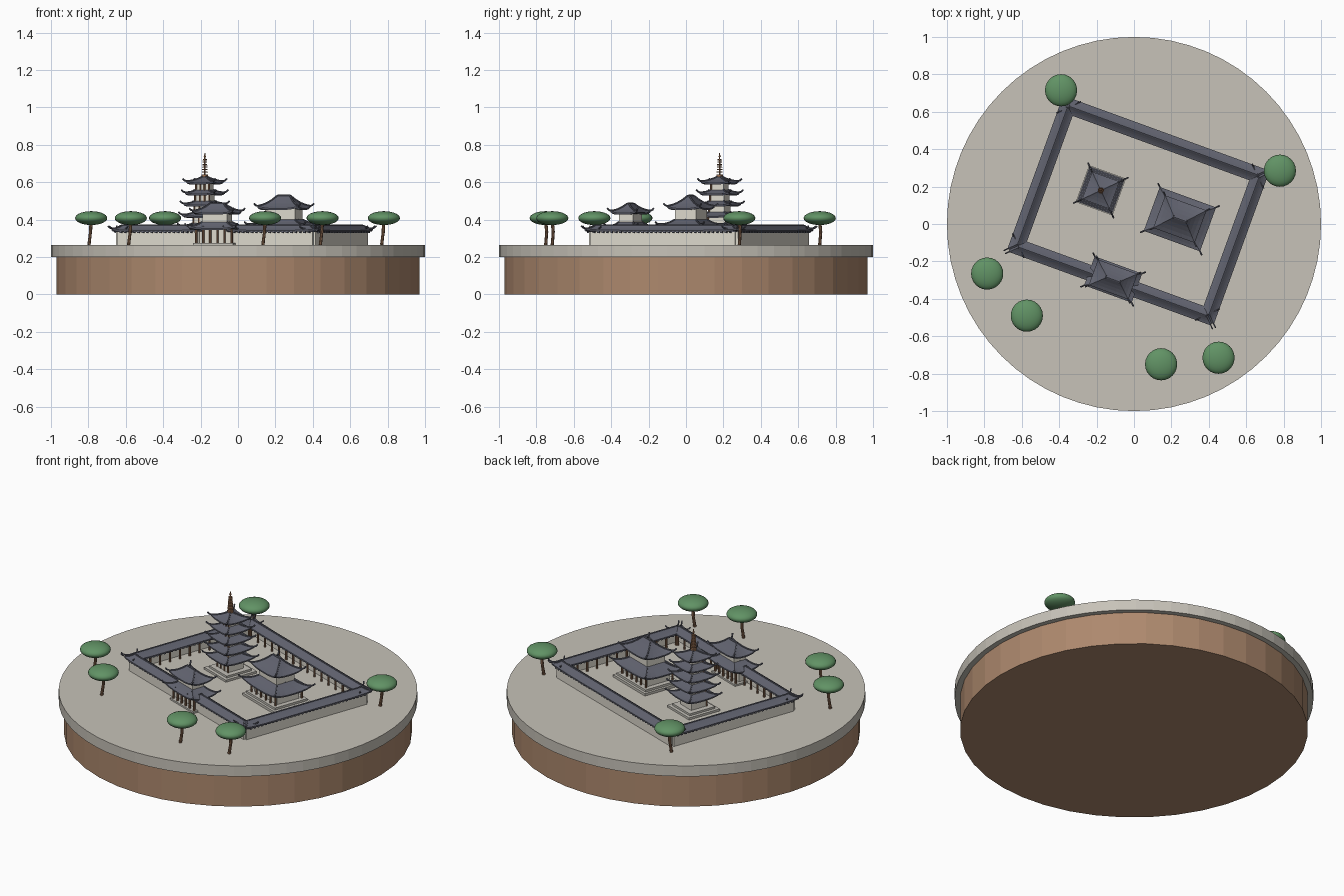
import bpy, bmesh, math
from mathutils import Matrix, Vector

if "Cube" in bpy.data.objects:
    bpy.data.objects.remove(bpy.data.objects["Cube"])


def material(name, rgb):
    m = bpy.data.materials.new(name)
    m.use_nodes = True
    m.diffuse_color = (*rgb, 1)
    m.node_tree.nodes["Principled BSDF"].inputs["Base Color"].default_value = (*rgb, 1)
    return m


GRAVEL = material("pale gravel", (0.57, 0.54, 0.48))
EARTH = material("brown earth", (0.42, 0.25, 0.155))
TILE = material("grey roof tile", (0.12, 0.125, 0.16))
PLASTER = material("white plaster", (0.72, 0.69, 0.61))
STONE = material("grey stone", (0.55, 0.53, 0.48))
WOOD = material("brown wood", (0.26, 0.14, 0.08))
BRONZE = material("bronze", (0.34, 0.17, 0.09))
PINE = material("pine green", (0.12, 0.29, 0.13))

GROUND = 0.265
# The walled compound is turned on the round base
COMPOUND = Matrix.Translation((0.022, 0.07, 0)) @ Matrix.Rotation(math.radians(-20), 4, "Z")
WORLD = Matrix.Identity(4)


def add(name, bm, mat, frame=COMPOUND, smooth=False):
    bmesh.ops.recalc_face_normals(bm, faces=bm.faces[:])
    mesh = bpy.data.meshes.new(name)
    bm.to_mesh(mesh)
    bm.free()
    mesh.materials.append(mat)
    ob = bpy.data.objects.new(name, mesh)
    ob.matrix_world = frame
    bpy.context.collection.objects.link(ob)
    if smooth:
        bpy.ops.object.select_all(action="DESELECT")
        ob.select_set(True)
        bpy.context.view_layer.objects.active = ob
        bpy.ops.object.shade_smooth_by_angle()
    return ob


def box(bm, x, y, z0, z1, w, d):
    m = Matrix.Translation((x, y, (z0 + z1) / 2)) @ Matrix.Diagonal((w, d, z1 - z0, 1))
    bmesh.ops.create_cube(bm, size=1, matrix=m)


def block(name, mat, *dims):
    bm = bmesh.new()
    box(bm, *dims)
    add(name, bm, mat)


def rod(bm, p, q, r, r2=None, sides=6):
    p, q = Vector(p), Vector(q)
    turn = (q - p).to_track_quat("Z", "Y").to_matrix().to_4x4()
    bmesh.ops.create_cone(bm, cap_ends=True, segments=sides, radius1=r, radius2=r2 or r,
                          depth=(q - p).length, matrix=Matrix.Translation((p + q) / 2) @ turn)


def columns(name, points, z0, z1, r=0.006):
    bm = bmesh.new()
    for x, y in points:
        rod(bm, (x, y, z0), (x, y, z1), r, sides=8)
    add(name, bm, WOOD)


def roof(name, x, y, z, w, d, tw, td, h, lift=0.014, power=3, ridge=0.005):
    """Hipped roof with a sagging slope, lifted corners, hip ridges and curled tips."""
    bm = bmesh.new()
    n, steps, thick = 8, 4, 0.008
    spread = [math.sin(math.pi * (i / n - 0.5)) for i in range(n)]
    square = ([(s, -1) for s in spread] + [(1, s) for s in spread]
              + [(-s, 1) for s in spread] + [(-1, -s) for s in spread])

    def point(a, b, t, drop=0):
        corner = min(abs(a), abs(b)) ** power
        rise = h * (0.6 * t + 0.4 * t * t) + lift * corner * (1 - t) ** 2
        return (x + a * (w + (tw - w) * t) / 2, y + b * (d + (td - d) * t) / 2, z + rise - drop)

    rings = [[bm.verts.new(point(a, b, 0, thick)) for a, b in square]]
    for k in range(steps + 1):
        rings.append([bm.verts.new(point(a, b, k / steps)) for a, b in square])
    for low, high in zip(rings, rings[1:]):
        for i in range(len(square)):
            j = (i + 1) % len(square)
            bm.faces.new((low[i], low[j], high[j], high[i]))
    bm.faces.new(rings[0])
    bm.faces.new(rings[-1])
    add(name, bm, TILE)

    bm = bmesh.new()
    for a in (-1, 1):
        for b in (-1, 1):
            path = [Vector(point(a, b, k / steps)) for k in range(steps, -1, -1)]
            path.append(path[-1] + Vector((a * 0.008, b * 0.008, 0.004)))
            path.append(path[-1] + Vector((a * 0.006, b * 0.006, 0.009)))
            for p, q in zip(path, path[1:]):
                rod(bm, p, q, ridge)
    if max(tw, td) > 0.03:
        along = Vector((tw, 0, 0) if tw > td else (0, td, 0)) / 2
        top = Vector((x, y, z + h))
        rod(bm, top - along, top + along, ridge * 1.2)
    add(name + "_ridges", bm, TILE)


# Round base
for name, mat, r, z0, z1 in (("earth_base", EARTH, 0.97, 0, 0.2),
                             ("gravel_ground", GRAVEL, 1.0, 0.2, GROUND)):
    bm = bmesh.new()
    rod(bm, (0, 0, z0), (0, 0, z1), r, sides=40 if mat == EARTH else 64)
    add(name, bm, mat, WORLD)

# Covered corridors: outer wall, inner posts, rafter ends and a long roof
U, V, GATE = 0.545, 0.40, 0.10
half = (U - GATE) / 2
corridors = [("back_corridor", 0, V, U, True, 1), ("left_corridor", U, 0, V, False, 1),
             ("right_corridor", -U, 0, V, False, -1),
             ("front_left_corridor", GATE + half, -V, half, True, -1),
             ("front_right_corridor", -GATE - half, -V, half, True, -1)]
for name, x, y, ext, along_x, out in corridors:
    length, off = 2 * ext, out * 0.016
    count = round(length / 0.075)
    spots = [-ext + 0.03 + (length - 0.06) * i / count for i in range(count + 1)]
    bm = bmesh.new()
    if along_x:
        block(name + "_wall", PLASTER, x, y + off, GROUND, 0.338, length + 0.02, 0.014)
        columns(name + "_posts", [(x + s, y - 1.4 * off) for s in spots], GROUND, 0.338)
        roof(name + "_roof", x, y, 0.343, length + 0.06, 0.085, length - 0.02, 0.008, 0.026, 0.01, 12, 0.004)
    else:
        block(name + "_wall", PLASTER, x + off, y, GROUND, 0.338, 0.014, length + 0.02)
        columns(name + "_posts", [(x - 1.4 * off, y + s) for s in spots], GROUND, 0.338)
        roof(name + "_roof", x, y, 0.343, 0.085, length + 0.06, 0.008, length - 0.02, 0.026, 0.01, 12, 0.004)
    for i in range(round(length / 0.025)):
        s = -ext + 0.0125 + i * 0.025
        size = (0.01, 0.078) if along_x else (0.078, 0.01)
        box(bm, x + s * along_x, y + s * (not along_x), 0.329, 0.337, *size)
    add(name + "_rafters", bm, TILE)

# Gate
gy = -0.39
block("gate_step", STONE, 0, gy, GROUND, 0.275, 0.23, 0.13)
block("gate_lower_wall", PLASTER, 0, gy, GROUND, 0.35, 0.19, 0.05)
columns("gate_columns", [(-0.1 + 0.04 * i, gy + s) for i in range(6) for s in (-0.05, 0.05)],
        GROUND, 0.35, 0.007)
roof("gate_lower_roof", 0, gy, 0.352, 0.27, 0.165, 0.14, 0.08, 0.036)
block("gate_upper_wall", PLASTER, 0, gy, 0.38, 0.44, 0.14, 0.08)
roof("gate_upper_roof", 0, gy, 0.434, 0.225, 0.145, 0.08, 0.01, 0.052)

# Main hall
hx, hy = 0.225, 0.035
block("hall_base", STONE, hx, hy, GROUND, 0.28, 0.31, 0.25)
block("hall_base_step", STONE, hx, hy, 0.28, 0.293, 0.28, 0.22)
block("hall_lower_wall", PLASTER, hx, hy, 0.293, 0.365, 0.22, 0.15)
columns("hall_columns", [(hx - 0.115 + 0.046 * i, hy + s) for i in range(6) for s in (-0.09, 0.09)],
        0.293, 0.365)
roof("hall_lower_roof", hx, hy, 0.36, 0.32, 0.25, 0.17, 0.12, 0.04, 0.016)
block("hall_upper_wall", PLASTER, hx, hy, 0.385, 0.465, 0.17, 0.12)
roof("hall_upper_roof", hx, hy, 0.459, 0.235, 0.185, 0.075, 0.01, 0.068, 0.014)

# Five-storey pagoda
px, py = -0.225, 0.035
block("pagoda_base", STONE, px, py, GROUND, 0.278, 0.21, 0.21)
block("pagoda_base_step", STONE, px, py, 0.278, 0.29, 0.17, 0.17)
for i in range(5):
    eave, body, width = 0.358 + 0.0595 * i, 0.105 - 0.008 * i, 0.2 - 0.011 * i
    floor = 0.29 if i == 0 else eave - 0.045
    block(f"pagoda_wall_{i + 1}", PLASTER, px, py, floor, eave + 0.005, body, body)
    columns(f"pagoda_columns_{i + 1}",
            [(px + body * (k / 3 - 0.5), py - body / 2) for k in range(4)], floor, eave + 0.004, 0.005)
    top = 0.012 if i == 4 else body - 0.012
    roof(f"pagoda_roof_{i + 1}", px, py, eave, width, width, top, top, 0.036 if i == 4 else 0.024, 0.01)

# Pagoda spire with stacked rings
bm = bmesh.new()
rod(bm, (px, py, 0.62), (px, py, 0.755), 0.005, 0.003, 8)
box(bm, px, py, 0.625, 0.64, 0.026, 0.026)
for i in range(9):
    z = 0.648 + i * 0.009
    rod(bm, (px, py, z), (px, py, z + 0.004), 0.0165 - 0.0007 * i, sides=12)
rod(bm, (px, py, 0.735), (px, py, 0.748), 0.007, 0.003, 8)
add("pagoda_spire", bm, BRONZE)

# Pine trees with bent trunks
trees = [(-0.39, 0.715), (0.78, 0.285), (-0.785, -0.265),
         (-0.573, -0.49), (0.145, -0.75), (0.452, -0.715)]
for i, (x, y) in enumerate(trees):
    bm = bmesh.new()
    path = [(x - 0.012, y, GROUND), (x - 0.004, y + 0.005, 0.33), (x, y, 0.4)]
    for p, q in zip(path, path[1:]):
        rod(bm, p, q, 0.009, 0.008, 8)
    add(f"tree_trunk_{i + 1}", bm, WOOD, WORLD)
    bm = bmesh.new()
    bmesh.ops.create_uvsphere(bm, u_segments=24, v_segments=14, radius=0.086, matrix=Matrix.Translation(
        (x, y, 0.408)) @ Matrix.Diagonal((1, 1, 0.43, 1)))
    add(f"tree_canopy_{i + 1}", bm, PINE, WORLD, smooth=True)
